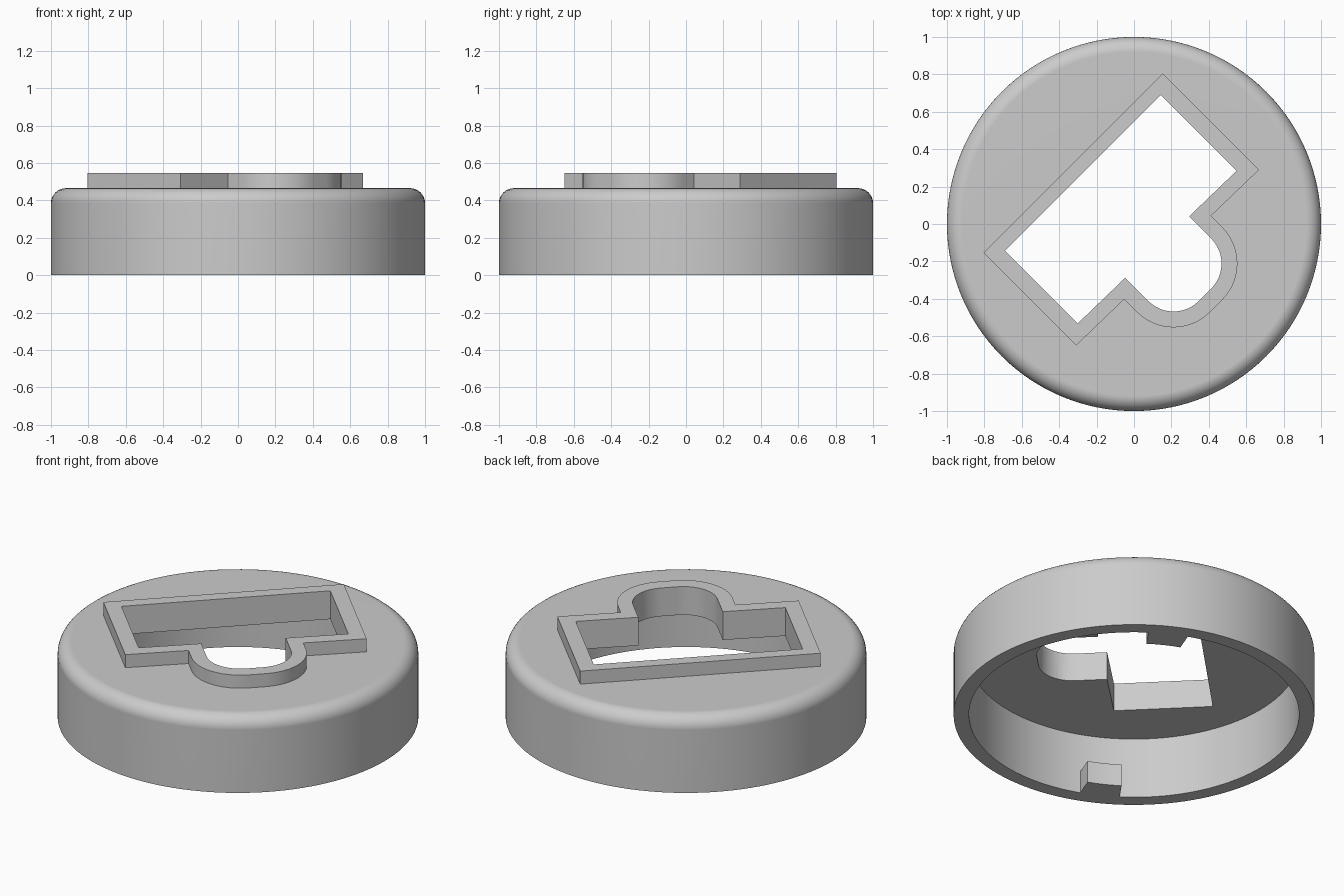
import bpy, bmesh
from math import sin, cos, pi, radians, sqrt
from mathutils import Vector

if "Cube" in bpy.data.objects:
    bpy.data.objects.remove(bpy.data.objects["Cube"], do_unlink=True)

INNER_R, FILLET = 0.915, 0.08
CEILING, TOP, COLLAR_TOP = 0.372, 0.465, 0.545

grey = bpy.data.materials.new("plain grey")
grey.use_nodes = True
grey.diffuse_color = (0.6, 0.6, 0.6, 1)
grey.node_tree.nodes["Principled BSDF"].inputs["Base Color"].default_value = (0.6, 0.6, 0.6, 1)


def finish_mesh(name, bm):
    bmesh.ops.recalc_face_normals(bm, faces=bm.faces)
    mesh = bpy.data.meshes.new(name)
    bm.to_mesh(mesh)
    bm.free()
    mesh.materials.append(grey)
    obj = bpy.data.objects.new(name, mesh)
    bpy.context.collection.objects.link(obj)
    return obj


def prism(name, outline, low, high):
    bm = bmesh.new()
    face = bm.faces.new([bm.verts.new((x, y, low)) for x, y in outline])
    made = bmesh.ops.extrude_face_region(bm, geom=[face])["geom"]
    top = [v for v in made if isinstance(v, bmesh.types.BMVert)]
    bmesh.ops.translate(bm, verts=top, vec=(0, 0, high - low))
    return finish_mesh(name, bm)


def lathe(name, profile, steps):
    bm = bmesh.new()
    verts = [bm.verts.new((r, 0, z)) for r, z in profile]
    edges = [bm.edges.new(pair) for pair in zip(verts, verts[1:])]
    bmesh.ops.spin(bm, geom=verts + edges, cent=(0, 0, 0), axis=(0, 0, 1),
                   angle=2 * pi, steps=steps)
    bmesh.ops.remove_doubles(bm, verts=bm.verts, dist=1e-5)
    return finish_mesh(name, bm)


def keyway(half_length, back, front, half_slot, corner_r):
    """Rectangle with a round-cornered tongue, turned onto the diagonal."""
    def edge(u):
        return (u, front + 0.02 * u)
    pts = [(-half_length, back), (half_length, back), edge(half_length), edge(half_slot)]
    for side, start in ((1, 0), (-1, pi / 2)):
        for i in range(13):
            a = start + i * pi / 24
            pts.append((side * 0.047 + corner_r * cos(a), 0.346 + corner_r * sin(a)))
    pts += [edge(-half_slot), edge(-half_length)]
    return [((u + v) / sqrt(2), (u - v) / sqrt(2)) for u, v in pts]


def select_only(obj):
    bpy.ops.object.select_all(action='DESELECT')
    obj.select_set(True)
    bpy.context.view_layer.objects.active = obj


def cut(obj, cutter):
    mod = obj.modifiers.new("opening", 'BOOLEAN')
    mod.operation, mod.solver, mod.object = 'DIFFERENCE', 'EXACT', cutter
    select_only(obj)
    bpy.ops.object.modifier_apply(modifier=mod.name)


def smooth(obj):
    select_only(obj)
    bpy.ops.object.shade_smooth_by_angle(angle=radians(30))
    mod = obj.modifiers.new("weighted normals", 'WEIGHTED_NORMAL')
    mod.keep_sharp = True


# Hollow round cap with a filleted upper rim
fillet = [(1 - FILLET + FILLET * cos(a), TOP - FILLET + FILLET * sin(a))
          for a in (i * pi / 16 for i in range(9))]
cap = lathe("cap", [(0, CEILING), (INNER_R, CEILING), (INNER_R, 0), (1, 0)]
            + fillet + [(0, TOP)], 128)

# Raised collar around the opening
collar = prism("collar", keyway(0.677, -0.46, 0.254, 0.322, 0.275), TOP, COLLAR_TOP)

# Opening through the cap and collar
opening = prism("opening_cutter", keyway(0.588, -0.387, 0.175, 0.237, 0.19), 0.3, 0.7)
opening.hide_render = True
for part in (cap, collar):
    cut(part, opening)
    smooth(part)
bpy.data.objects.remove(opening, do_unlink=True)

# Two opposite locking lugs inside the bottom of the wall
for name, start in (("back_lug", 55), ("front_lug", 235)):
    angles = [radians(start + 3.5 * i) for i in range(5)]
    outline = [(0.79 * cos(a), 0.79 * sin(a)) for a in angles]
    outline += [(0.93 * cos(a), 0.93 * sin(a)) for a in reversed(angles)]
    smooth(prism(name, outline, 0, 0.135))
